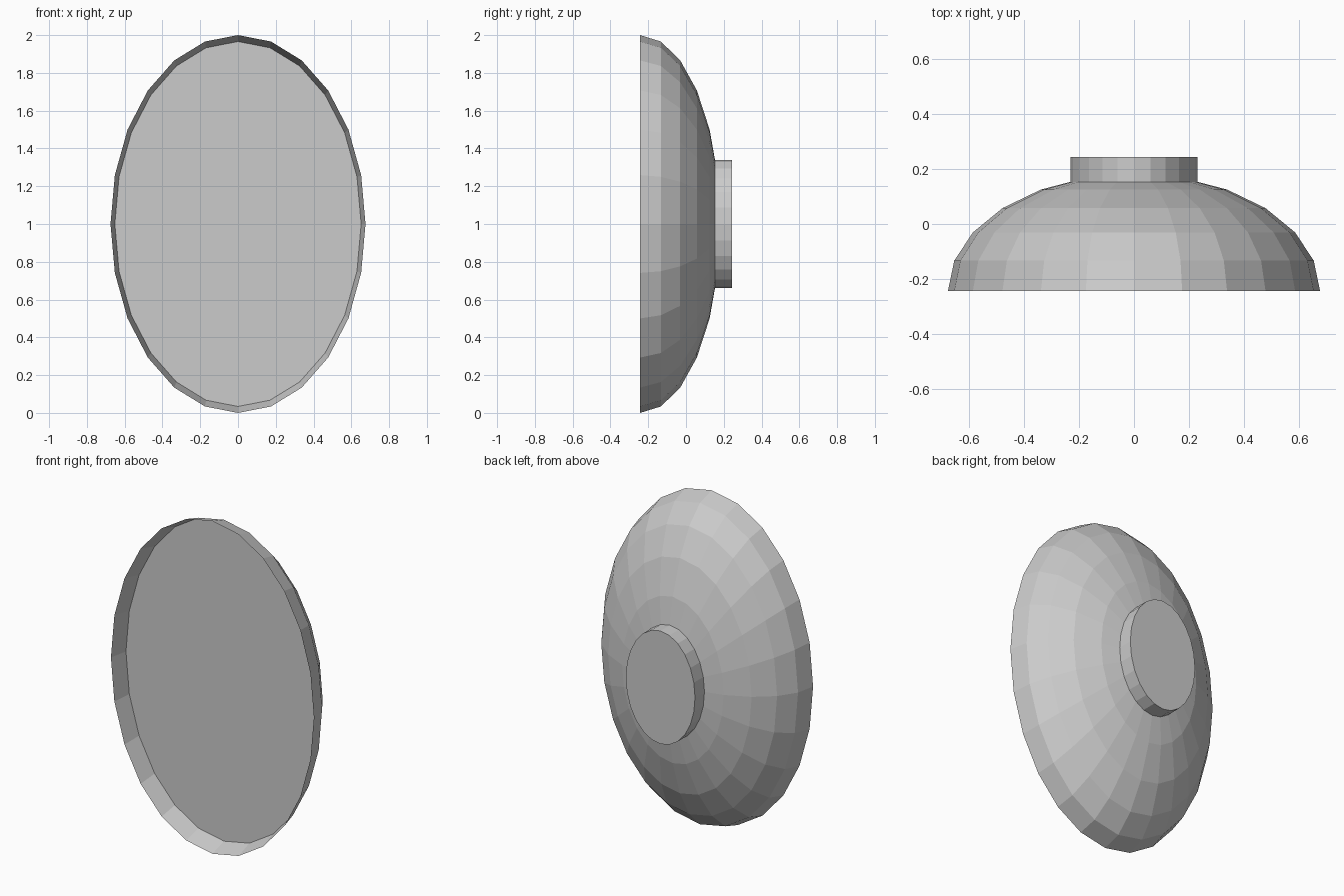
import bpy, bmesh
from math import sin, cos, pi

if "Cube" in bpy.data.objects:
    bpy.data.objects.remove(bpy.data.objects["Cube"])

SIDES = 24
RX, RZ = 0.675, 1.0      # half width and half height of the oval
FRONT, DEPTH = -0.243, 0.425


def ring(bm, y, scale_x, scale_z):
    return [bm.verts.new((scale_x * sin(2 * pi * i / SIDES), y,
                          1 + scale_z * cos(2 * pi * i / SIDES)))
            for i in range(SIDES)]


def lofted(name, sections, cap_start=False, cap_end=False, tip=None):
    """Skin oval sections (y, x radius, z radius) along y."""
    bm = bmesh.new()
    rings = [ring(bm, *s) for s in sections]
    for a, b in zip(rings, rings[1:]):
        for i in range(SIDES):
            j = (i + 1) % SIDES
            bm.faces.new((a[i], a[j], b[j], b[i]))
    if cap_start:
        bm.faces.new(rings[0][::-1])
    if cap_end:
        bm.faces.new(rings[-1])
    if tip is not None:
        t = bm.verts.new((0, tip, 1))
        for i in range(SIDES):
            bm.faces.new((rings[-1][i], rings[-1][(i + 1) % SIDES], t))
    me = bpy.data.meshes.new(name)
    bm.to_mesh(me)
    bm.free()
    ob = bpy.data.objects.new(name, me)
    bpy.context.collection.objects.link(ob)
    return ob


# Thin domed shell, open at the front: half an ellipsoid in 15 degree steps
dome = [(FRONT + DEPTH * sin(k * pi / 12), RX * cos(k * pi / 12), RZ * cos(k * pi / 12))
        for k in range(6)]
lofted("domed_shell", dome, tip=FRONT + DEPTH)

# Flat front panel, recessed to the second ring of the shell
lofted("front_panel", [dome[1]], cap_start=True)

# Oval mounting boss on the back
lofted("mounting_boss", [(0.13, 0.23, 0.34), (0.243, 0.23, 0.34)],
       cap_start=True, cap_end=True)
